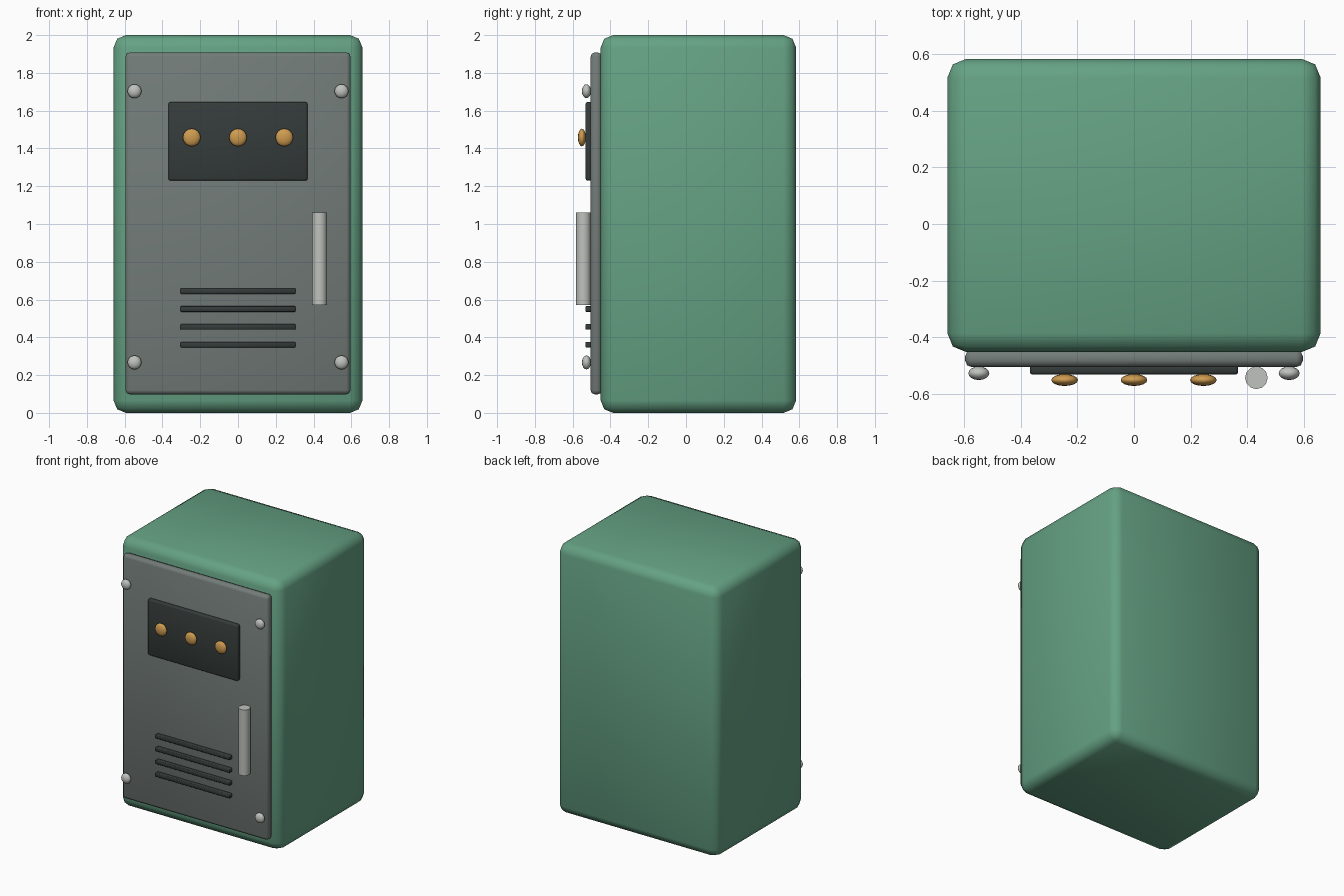
import bpy, math

if "Cube" in bpy.data.objects:
    bpy.data.objects.remove(bpy.data.objects["Cube"])


def material(name, rgb):
    m = bpy.data.materials.new(name)
    m.diffuse_color = (*rgb, 1)
    m.use_nodes = True
    m.node_tree.nodes["Principled BSDF"].inputs["Base Color"].default_value = m.diffuse_color
    return m


GREEN = material("green_paint", (0.13, 0.36, 0.23))
STEEL = material("door_grey", (0.17, 0.20, 0.19))
DARK = material("dark_panel", (0.035, 0.045, 0.043))
AMBER = material("amber", (0.62, 0.33, 0.08))
LIGHT = material("light_metal", (0.52, 0.54, 0.51))


def finish(name, mat, angle=40):
    ob = bpy.context.object
    ob.name = name
    ob.data.materials.append(mat)
    bpy.ops.object.shade_smooth_by_angle(angle=math.radians(angle))
    return ob


def box(name, x, y, z, mat, bevel, segments=2):
    """Bevelled box from (min, max) ranges."""
    bpy.ops.mesh.primitive_cube_add(
        size=1, location=[(a + b) / 2 for a, b in (x, y, z)])
    ob = bpy.context.object
    ob.scale = [b - a for a, b in (x, y, z)]
    bpy.ops.object.transform_apply(location=False, rotation=False, scale=True)
    if bevel:
        mod = ob.modifiers.new("bevel", 'BEVEL')
        mod.width, mod.segments = bevel, segments
        bpy.ops.object.modifier_apply(modifier=mod.name)
    return finish(name, mat, 50)


def button(name, x, y, z, r, depth, mat):
    """Flattened sphere facing the front."""
    bpy.ops.mesh.primitive_uv_sphere_add(segments=16, ring_count=8, radius=1,
                                         location=(x, y, z))
    bpy.context.object.scale = (r, depth, r)
    bpy.ops.object.transform_apply(location=False, rotation=False, scale=True)
    return finish(name, mat, 60)


# Cabinet and door
box("cabinet_body", (-0.659, 0.659), (-0.452, 0.583), (0, 2), GREEN, 0.066)
box("door", (-0.596, 0.596), (-0.505, -0.445), (0.098, 1.908), STEEL, 0.022)

# Indicator panel with three lamps
box("indicator_panel", (-0.368, 0.368), (-0.532, -0.495), (1.23, 1.645), DARK, 0.01)
for i, x in enumerate((-0.245, 0, 0.245)):
    button(f"lamp_{i + 1}", x, -0.551, 1.458, 0.047, 0.021, AMBER)

# Vent slats
for i in range(4):
    z = 0.361 + i * 0.0945
    box(f"vent_slat_{i + 1}", (-0.304, 0.304), (-0.532, -0.495),
        (z - 0.015, z + 0.015), DARK, 0.003, 1)

# Corner bolts
for side, x in (("left", -0.548), ("right", 0.548)):
    for level, z in (("lower", 0.267), ("upper", 1.703)):
        button(f"bolt_{level}_{side}", x, -0.527, z, 0.037, 0.024, LIGHT)

# Door handle
bpy.ops.mesh.primitive_cylinder_add(vertices=12, radius=0.04, depth=0.488,
                                    location=(0.432, -0.543, 0.816))
finish("door_handle", LIGHT)
